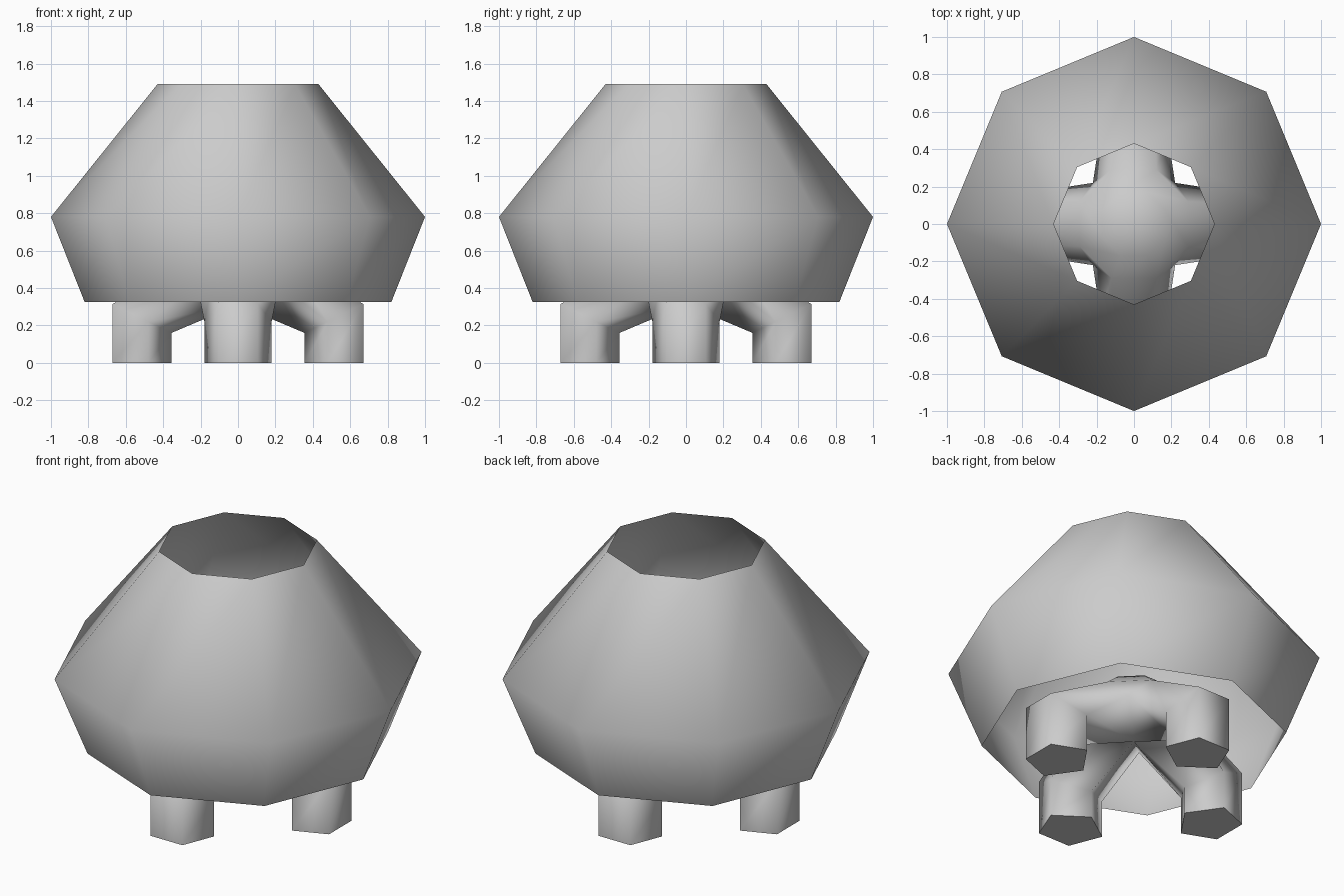
import bpy, bmesh
from math import cos, sin, pi
from mathutils import Matrix, Vector

if "Cube" in bpy.data.objects:
    bpy.data.objects.remove(bpy.data.objects["Cube"])


def finish(bm, name):
    bmesh.ops.remove_doubles(bm, verts=bm.verts, dist=0.002)
    bmesh.ops.recalc_face_normals(bm, faces=bm.faces)
    for f in bm.faces:
        f.smooth = f.calc_center_median().z > 0.01  # soles stay flat
    for e in bm.edges:
        if any(not f.smooth for f in e.link_faces):
            e.smooth = False
    me = bpy.data.meshes.new(name)
    bm.to_mesh(me)
    bm.free()
    ob = bpy.data.objects.new(name, me)
    bpy.context.collection.objects.link(ob)
    return ob


# Outer shell: eight-sided thin surface, open at top and bottom
bm = bmesh.new()
rings = []
for r, z in [(0.82, 0.325), (1.0, 0.78), (0.43, 1.49)]:
    rings.append([bm.verts.new((r * cos(i * pi / 4), r * sin(i * pi / 4), z))
                  for i in range(8)])
for lo, hi in zip(rings, rings[1:]):
    for i in range(8):
        j = (i + 1) % 8
        bm.faces.new((lo[i], lo[j], hi[j], hi[i]))
finish(bm, "outer_shell")

# Inner stand: four bent five-sided legs meeting in a domed hub
section = [(0.355, 0), (0.48, -0.18), (0.67, -0.105), (0.67, 0.105), (0.48, 0.18)]
knee_z = [0.16, 0.22, 0.315, 0.315, 0.22]
hub_section = [(0, 0, 0.31), (0.22, -0.22, 0.42), (0.29, -0.12, 0.52),
               (0.29, 0.12, 0.52), (0.22, 0.22, 0.42)]
apex = (0, 0, 0.66)

bm = bmesh.new()
for k in range(4):
    rot = Matrix.Rotation(k * pi / 2, 3, 'Z')

    def add(p):
        return bm.verts.new(rot @ Vector(p))

    foot = [add((x, y, 0)) for x, y in section]
    knee = [add((x, y, z)) for (x, y), z in zip(section, knee_z)]
    hub = [add(p) for p in hub_section]
    bm.faces.new(foot)
    for a, b in ((foot, knee), (knee, hub)):
        for i in range(5):
            j = (i + 1) % 5
            bm.faces.new((a[i], a[j], b[j], b[i]))
    # Dome wedge above this leg and the filler towards the next leg
    d = [add((0.17, -0.07, 0.62)), add((0.17, 0.07, 0.62)), add((0.07, 0.17, 0.62))]
    nxt = add((0.12, 0.29, 0.52))
    top = add(apex)
    bm.faces.new((hub[2], hub[3], d[1], d[0]))
    bm.faces.new((hub[3], nxt, d[2], d[1]))
    bm.faces.new((hub[4], nxt, hub[3]))
    bm.faces.new((d[0], d[1], top))
    bm.faces.new((d[1], d[2], top))
finish(bm, "four_legged_stand")
